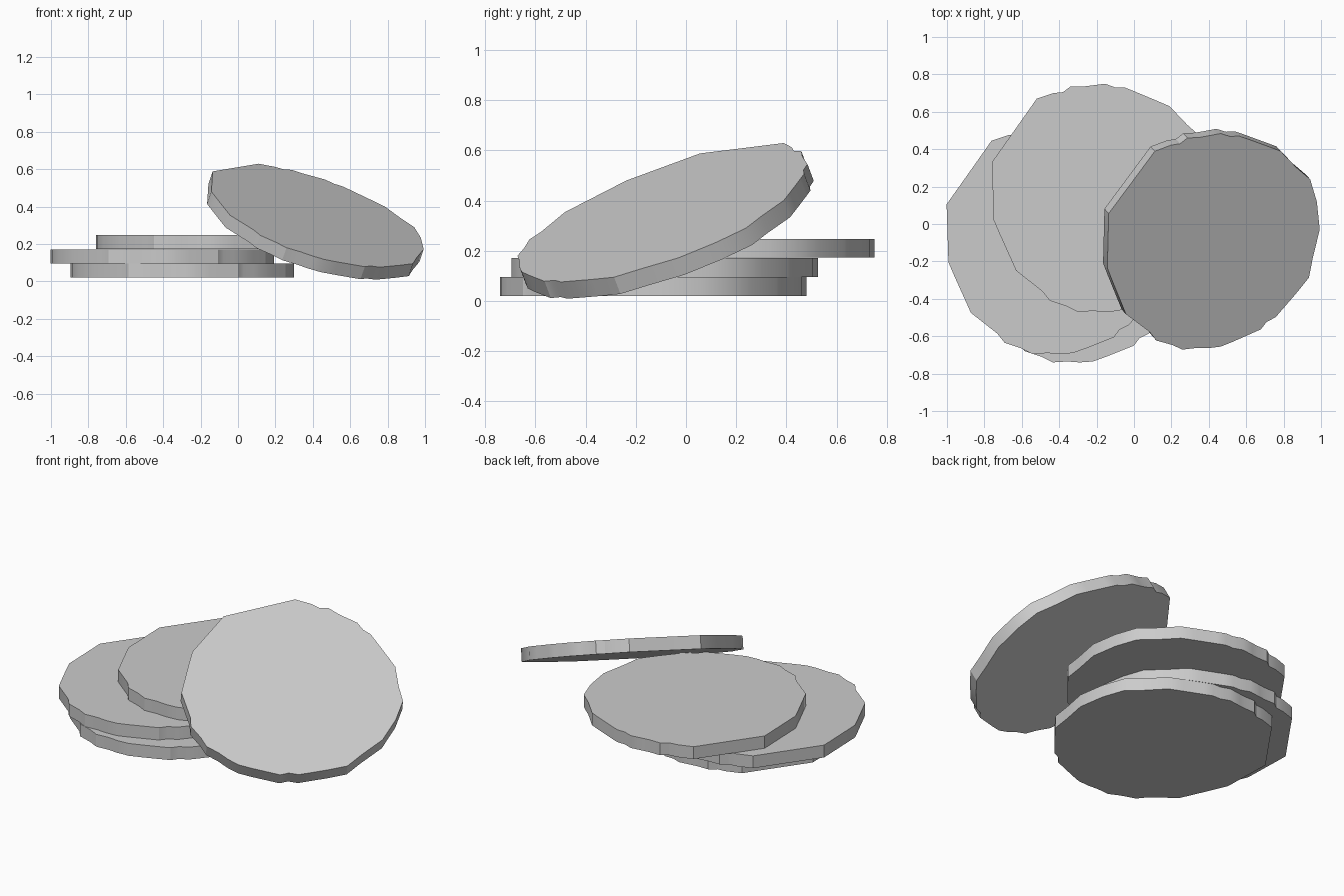
import bpy
import bmesh
from mathutils import Vector

cube = bpy.data.objects.get("Cube")
if cube:
    bpy.data.objects.remove(cube, do_unlink=True)

THICK = 0.075

# Worn, hand-cut rim shared by every disc
RIM = [(.59, .03), (.565, .19), (.52, .32), (.44, .39), (.345, .49), (.275, .52),
       (.155, .57), (.105, .59), (.055, .59), (0, .61), (-.075, .6), (-.115, .595),
       (-.185, .595), (-.225, .565), (-.275, .56), (-.365, .53), (-.46, .395),
       (-.605, .19), (-.595, -.12), (-.565, -.19), (-.475, -.39), (-.335, -.5),
       (-.295, -.55), (-.205, -.58), (-.145, -.61), (-.065, -.605), (0, -.61),
       (.07, -.605), (.14, -.58), (.29, -.52), (.32, -.48), (.37, -.455),
       (.475, -.33), (.545, -.24), (.56, -.13)]

grey = bpy.data.materials.new("plain_grey")
grey.use_nodes = True
colour = (0.6, 0.6, 0.6, 1)
grey.diffuse_color = colour
grey.node_tree.nodes["Principled BSDF"].inputs["Base Color"].default_value = colour


def make_disc(name, top_centre, normal=(0, 0, 1)):
    """Extrude the rim downward from its top face and lean it to the normal."""
    bm = bmesh.new()
    top = bm.faces.new([bm.verts.new((x, y, 0)) for x, y in RIM])
    extruded = bmesh.ops.extrude_face_region(bm, geom=[top], use_keep_orig=True)
    lower = [v for v in extruded["geom"] if isinstance(v, bmesh.types.BMVert)]
    bmesh.ops.translate(bm, verts=lower, vec=(0, 0, -THICK))
    bmesh.ops.recalc_face_normals(bm, faces=bm.faces)
    mesh = bpy.data.meshes.new(name)
    bm.to_mesh(mesh)
    bm.free()
    mesh.materials.append(grey)
    disc = bpy.data.objects.new(name, mesh)
    bpy.context.collection.objects.link(disc)
    disc.location = top_centre
    disc.rotation_mode = 'QUATERNION'
    disc.rotation_quaternion = Vector((0, 0, 1)).rotation_difference(Vector(normal))
    bpy.ops.object.select_all(action='DESELECT')
    disc.select_set(True)
    bpy.context.view_layer.objects.active = disc
    bpy.ops.object.shade_smooth_by_angle()


# Loose stack of three flat discs
make_disc("bottom_disc", (-.29, -.13, .095))
make_disc("middle_disc", (-.397, -.085, .171))
make_disc("upper_disc", (-.155, .14, .248))

# Disc leaning against the stack
make_disc("leaning_disc", (.43, -.09, .341), (.34, -.376, 1))
